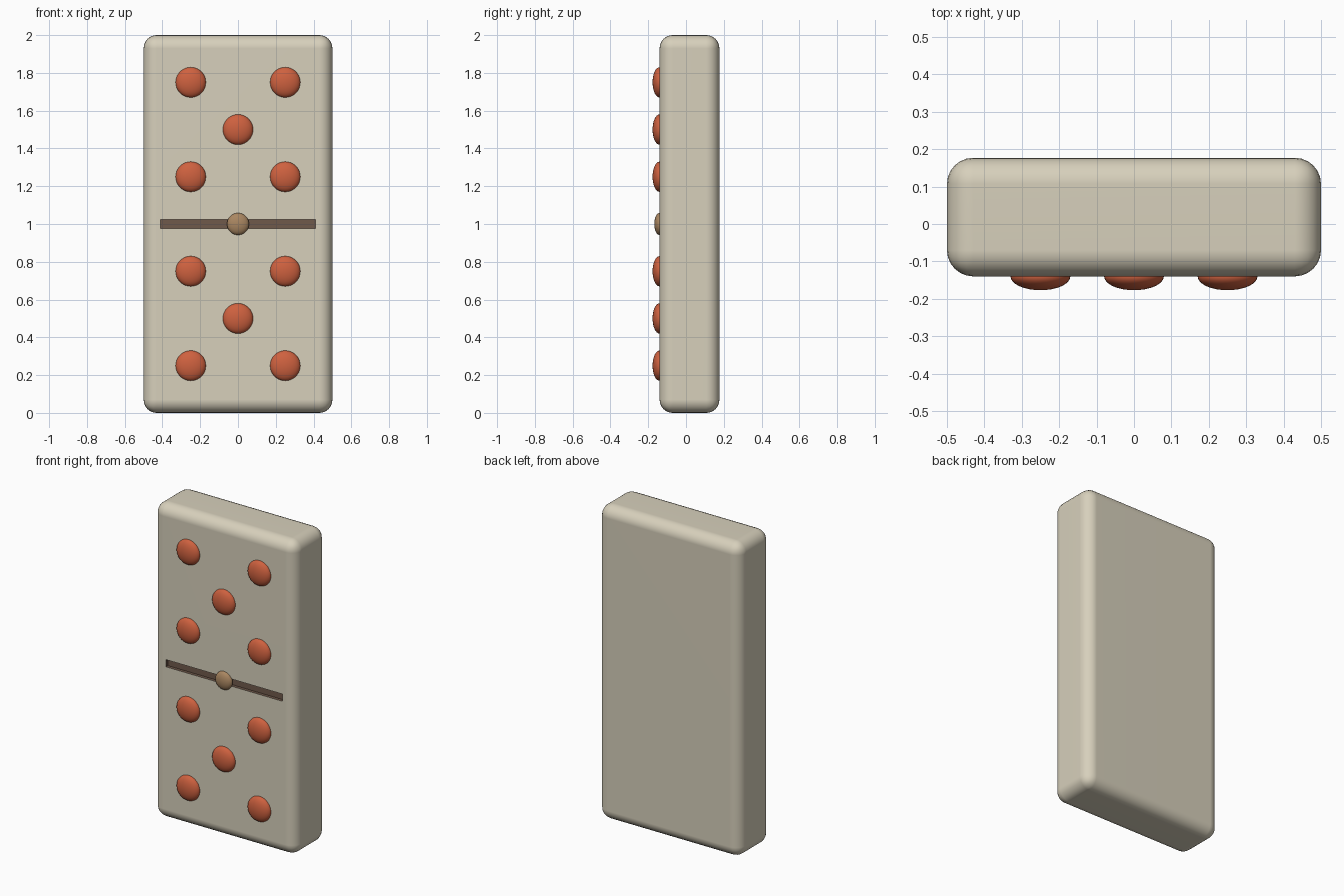
import bpy
from math import radians

if "Cube" in bpy.data.objects:
    bpy.data.objects.remove(bpy.data.objects["Cube"])

FRONT = -0.14          # y of the tile's front face
BACK = 0.177


def material(name, rgb):
    m = bpy.data.materials.new(name)
    m.diffuse_color = (*rgb, 1)
    m.use_nodes = True
    m.node_tree.nodes["Principled BSDF"].inputs["Base Color"].default_value = m.diffuse_color
    return m


ivory = material("ivory", (0.68, 0.63, 0.50))
red = material("pip_red", (0.62, 0.12, 0.05))
brass = material("brass", (0.40, 0.24, 0.12))
dark = material("groove_dark", (0.16, 0.10, 0.07))


def box(name, size, loc, mat):
    bpy.ops.mesh.primitive_cube_add(size=1, location=loc)
    ob = bpy.context.object
    ob.name = name
    ob.scale = size
    bpy.ops.object.transform_apply(location=False, rotation=False, scale=True)
    ob.data.materials.append(mat)
    return ob


def dome(name, x, z, radius, depth, mat):
    bpy.ops.mesh.primitive_uv_sphere_add(segments=32, ring_count=16, radius=1,
                                         location=(x, FRONT, z),
                                         rotation=(radians(90), 0, 0))
    ob = bpy.context.object
    ob.name = name
    ob.scale = (radius, radius, depth)
    ob.data.materials.append(mat)
    bpy.ops.object.shade_smooth()
    return ob


# Rounded tile body
body = box("tile_body", (1, BACK - FRONT, 2), (0, (FRONT + BACK) / 2, 1), ivory)
bevel = body.modifiers.new("round_edges", 'BEVEL')
bevel.width = 0.07
bevel.segments = 6

# Dividing groove across the middle
cutter = box("groove_cutter", (0.82, 0.04, 0.046), (0, FRONT, 1.0), dark)
cutter.hide_render = True
cutter.display_type = 'WIRE'
cut = body.modifiers.new("groove", 'BOOLEAN')
cut.object = cutter
cut.operation = 'DIFFERENCE'
cut.solver = 'EXACT'
cut.material_mode = 'TRANSFER'
bpy.context.view_layer.objects.active = body
cutter.select_set(False)
body.select_set(True)
for mod in ("round_edges", "groove"):
    bpy.ops.object.modifier_apply(modifier=mod)
bpy.data.objects.remove(cutter, do_unlink=True)
bpy.ops.object.shade_smooth_by_angle(angle=radians(35))
wn = body.modifiers.new("flat_face_normals", 'WEIGHTED_NORMAL')
wn.keep_sharp = True

# Five pips on each half
for half, zc in (("lower", 0.5), ("upper", 1.5)):
    spots = [(0, 0)] + [(sx * 0.25, sz * 0.25) for sx in (-1, 1) for sz in (-1, 1)]
    for i, (x, dz) in enumerate(spots):
        dome(f"{half}_pip_{i + 1}", x, zc + dz, 0.08, 0.037, red)

# Central pin
dome("centre_pin", 0, 1.0, 0.058, 0.028, brass)
